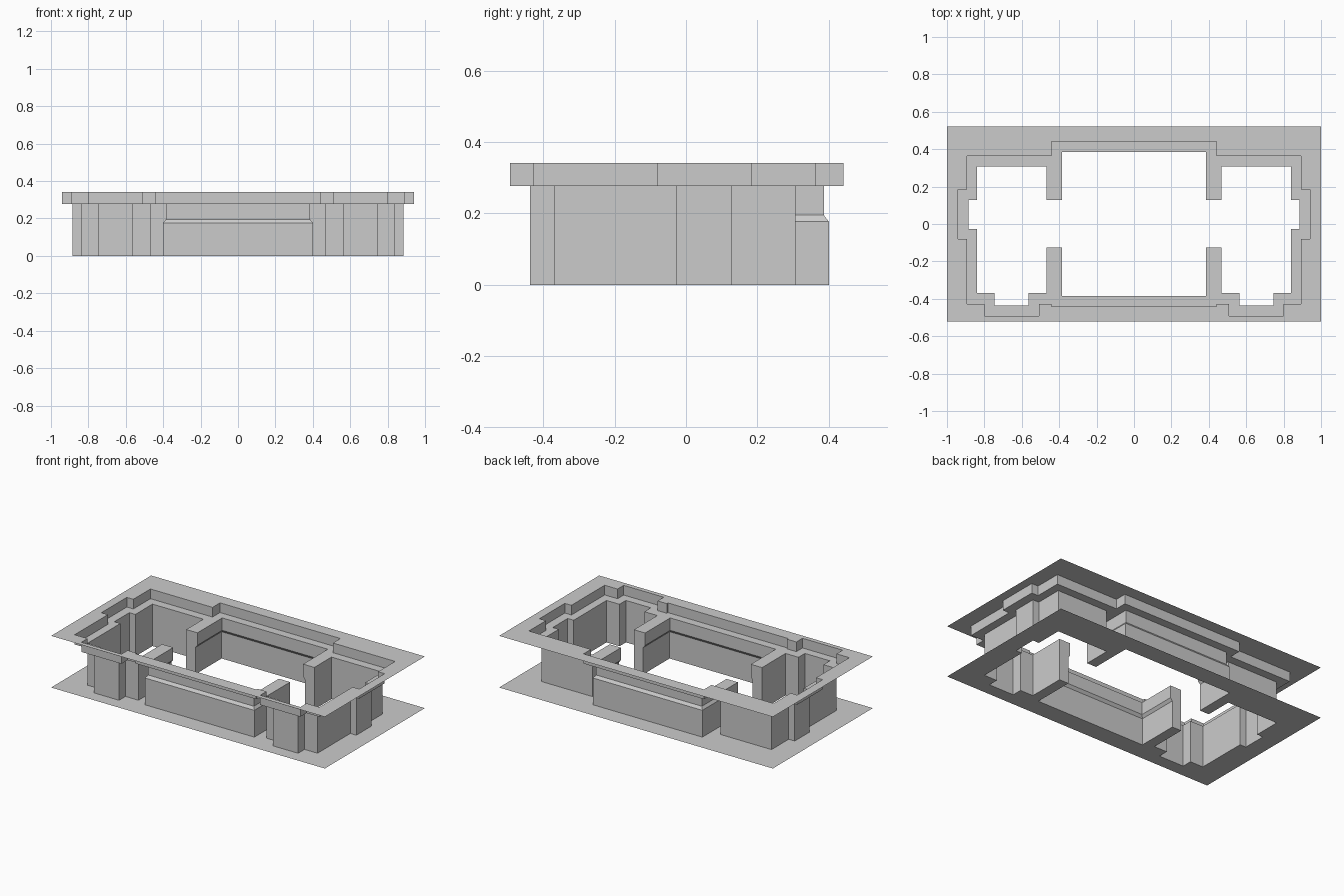
import bpy, bmesh
from mathutils import Vector

if "Cube" in bpy.data.objects:
    bpy.data.objects.remove(bpy.data.objects["Cube"])

LEDGE, TOP = 0.277, 0.341          # heights of the ledge and the top plate

grey = bpy.data.materials.new("light grey")
grey.diffuse_color = (0.6, 0.6, 0.6, 1)
grey.use_nodes = True
grey.node_tree.nodes["Principled BSDF"].inputs["Base Color"].default_value = grey.diffuse_color


def mirrored(half):
    """Close a right-hand half outline (listed back to front) across x = 0."""
    return half + [(-x, y) for x, y in reversed(half)]


def finish(name, bm):
    me = bpy.data.meshes.new(name)
    bm.to_mesh(me)
    bm.free()
    me.materials.append(grey)
    bpy.context.collection.objects.link(bpy.data.objects.new(name, me))


def walls(name, rings):
    """Inward-facing walls lofted through (outline, height) rings."""
    bm = bmesh.new()
    loops = [[bm.verts.new((x, y, z)) for x, y in pts] for pts, z in rings]
    n = len(loops[0])
    for lo, hi in zip(loops, loops[1:]):
        for i in range(n):
            j = (i + 1) % n
            bm.faces.new((lo[i], lo[j], hi[j], hi[i]))
    finish(name, bm)


def plate(name, outer, inner, z):
    """Flat upward-facing sheet between two outlines."""
    bm = bmesh.new()
    edges = []
    for pts in (outer, inner):
        vs = [bm.verts.new((x, y, z)) for x, y in pts]
        edges += [bm.edges.new((vs[i - 1], vs[i])) for i in range(len(vs))]
    bmesh.ops.triangle_fill(bm, use_beauty=True, edges=edges, normal=Vector((0, 0, 1)))
    bm.normal_update()
    bmesh.ops.reverse_faces(bm, faces=[f for f in bm.faces if f.normal.z < 0])
    finish(name, bm)


def room_outline(cx, cy):
    """Three joined rooms; cx, cy are the half sizes of the middle room."""
    return mirrored([
        (cx, cy), (cx, 0.128), (0.468, 0.128), (0.468, 0.307),
        (0.84, 0.307), (0.84, 0.128), (0.884, 0.128), (0.884, -0.028),
        (0.84, -0.028), (0.84, -0.37), (0.745, -0.37), (0.745, -0.437),
        (0.563, -0.437), (0.563, -0.37), (0.468, -0.37), (0.468, -0.125),
        (cx, -0.125), (cx, -cy)])


border = mirrored([(1.0, 0.522), (1.0, -0.522)])
room_low = room_outline(0.40, 0.40)
room_high = room_outline(0.386, 0.386)
rim = mirrored([
    (0.44, 0.441), (0.44, 0.363), (0.894, 0.363), (0.894, 0.185),
    (0.942, 0.185), (0.942, -0.081), (0.894, -0.081), (0.894, -0.428),
    (0.80, -0.428), (0.80, -0.492), (0.507, -0.492), (0.507, -0.428),
    (0.44, -0.428), (0.44, -0.44)])

# Ground sheet, room walls with the sloped step, ledge, upper rim and top sheet
plate("bottom_plate", border, room_low, 0)
walls("room_walls", [(room_low, 0), (room_low, 0.177),
                     (room_high, 0.195), (room_high, LEDGE)])
plate("ledge", rim, room_high, LEDGE)
walls("rim_walls", [(rim, LEDGE), (rim, TOP)])
plate("top_plate", border, rim, TOP)
